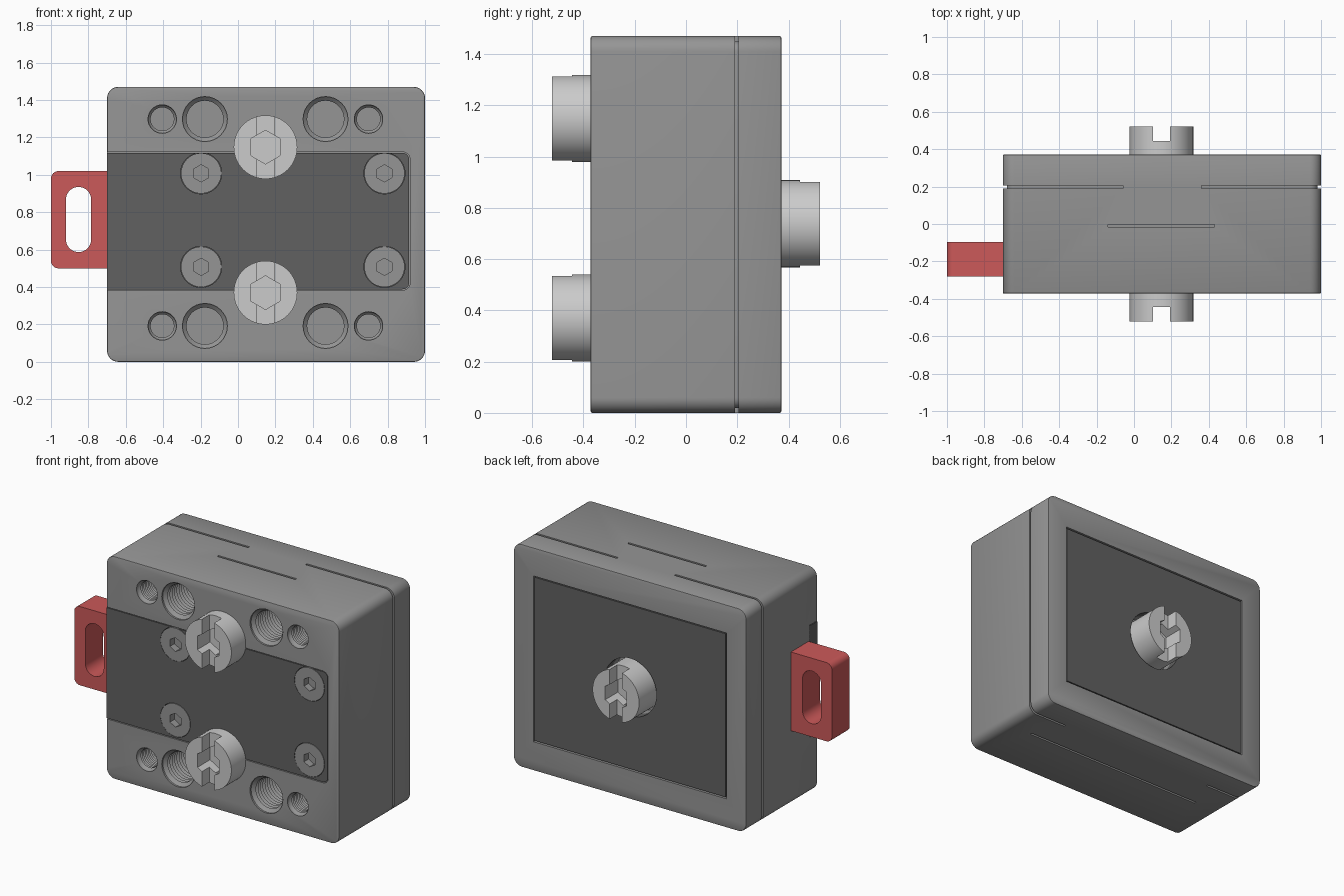
import bpy, bmesh
from math import pi, sin, cos

if "Cube" in bpy.data.objects:
    bpy.data.objects.remove(bpy.data.objects["Cube"])


def material(name, rgb):
    m = bpy.data.materials.new(name)
    m.diffuse_color = (*rgb, 1)
    m.use_nodes = True
    m.node_tree.nodes["Principled BSDF"].inputs["Base Color"].default_value = m.diffuse_color
    return m


DARK = material("dark_plate", (0.12, 0.12, 0.12))
STEEL = material("light_steel", (0.55, 0.55, 0.55))
MID = material("mid_grey", (0.3, 0.3, 0.3))
RED = material("red", (0.6, 0.1, 0.1))


def loft(name, loops, mat=None):
    """Solid through equal-length loops of (x, y, z) points."""
    bm = bmesh.new()
    rings = [[bm.verts.new(p) for p in loop] for loop in loops]
    n = len(rings[0])
    for a, b in zip(rings, rings[1:]):
        for i in range(n):
            j = (i + 1) % n
            bm.faces.new((a[i], a[j], b[j], b[i]))
    bm.faces.new(rings[0])
    bm.faces.new(rings[-1])
    bmesh.ops.recalc_face_normals(bm, faces=bm.faces)
    me = bpy.data.meshes.new(name)
    bm.to_mesh(me)
    bm.free()
    ob = bpy.data.objects.new(name, me)
    bpy.context.collection.objects.link(ob)
    if mat:
        me.materials.append(mat)
    return ob


def prism(name, pts, y0, y1, mat=None):
    return loft(name, [[(x, y, z) for x, z in pts] for y in (y0, y1)], mat)


def arc(cx, cz, r, a0, a1, n=8):
    return [(cx + r * cos(a0 + (a1 - a0) * i / n), cz + r * sin(a0 + (a1 - a0) * i / n))
            for i in range(n + 1)]


def circle(cx, cz, r, n=48, a=0):
    return arc(cx, cz, r, a, a + 2 * pi, n)[:-1]


def rounded(x0, x1, z0, z1, right, left):
    """Rectangle with separate right and left corner radii (0 = sharp)."""
    pts = []
    for i, (x, z, r) in enumerate([(x1, z1, right), (x0, z1, left), (x0, z0, left), (x1, z0, right)]):
        sx, sz = (1 if x == x1 else -1), (1 if z == z1 else -1)
        pts += arc(x - sx * r, z - sz * r, r, i * pi / 2, (i + 1) * pi / 2) if r else [(x, z)]
    return pts


def box(x0, x1, y0, y1, z0, z1):
    return prism("cutter", [(x0, z0), (x1, z0), (x1, z1), (x0, z1)], y0, y1)


def activate(ob):
    bpy.ops.object.select_all(action='DESELECT')
    bpy.context.view_layer.objects.active = ob
    ob.select_set(True)


def bevel(ob, width):
    m = ob.modifiers.new("bevel", 'BEVEL')
    m.width, m.segments, m.angle_limit = width, 2, 1.0
    activate(ob)
    bpy.ops.object.modifier_apply(modifier=m.name)


def cut(ob, *cutters):
    activate(ob)
    for c in cutters:
        c.hide_render = True
        m = ob.modifiers.new("cut", 'BOOLEAN')
        m.operation, m.solver, m.object = 'DIFFERENCE', 'EXACT', c
        bpy.ops.object.modifier_apply(modifier=m.name)
        bpy.data.objects.remove(c)


def smooth(ob):
    activate(ob)
    bpy.ops.object.shade_smooth_by_angle(angle=0.6)


X0, X1, H, F, R = -0.70, 1.0, 1.47, 0.372, 0.06
CX, CZ = 0.147, 0.738

# Housing block
housing = prism("housing", rounded(X0, X1, 0, H, R, R), -F, F, MID)
bevel(housing, 0.006)


# C-shaped seam grooves round each end, leaving bridges at top and bottom
def seam(side, x_top, x_bottom):
    cx = X1 - R if side > 0 else X0 + R
    def path(r):
        p = [(x_top, H - R + r)]
        p += [(cx + side * r * cos(t), z + r * sin(t)) for z, a in ((H - R, pi / 2), (R, 0))
              for t in [a - i * pi / 16 for i in range(9)]]
        return p + [(x_bottom, R - r)]
    return prism("cutter", path(R + 0.03) + path(R - 0.02)[::-1], 0.191, 0.205)


cut(housing, seam(1, 0.36, 0.72), seam(-1, -0.06, -0.42))

# Thin slots in the top and underside
cut(housing, box(-0.14, 0.43, -0.017, -0.003, H - 0.03, H + 0.1),
    box(-0.50, 0.82, -0.017, -0.003, -0.1, 0.03))

# Pockets for the cover plates and the rear screw clearance
cut(housing, prism("cutter", rounded(-0.8, 0.92, 0.383, 1.122, 0.04, 0), -0.5, -0.288),
    prism("cutter", rounded(-0.555, 0.855, 0.19, 1.285, 0, 0), 0.31, 0.5),
    prism("cutter", circle(CX, CZ, 0.19), 0.25, 0.5))


# Threaded holes in the front, as zigzag revolved cutters
def thread(x, z, r):
    prof = [(-0.5, r), (-F + 0.012, r), (-F + 0.02, r * 0.93)]
    step = r * 0.1
    y = -F + 0.02
    while y < -0.05:
        prof += [(y + step, r * 0.82), (y + 2 * step, r * 0.95)]
        y += 2 * step
    return loft("cutter", [[(a, py, b) for a, b in circle(x, z, pr, 32)] for py, pr in prof])


for z in (0.192, 1.298):
    cut(housing, *[thread(x, z, r) for x, r in
                   ((-0.405, 0.076), (-0.177, 0.12), (0.468, 0.12), (0.698, 0.076))])
smooth(housing)

# Front cover plate with seats for its four flush screws
front_plate = prism("front_plate", rounded(X0, 0.915, 0.388, 1.117, 0.036, 0), -F + 0.001, -0.286, DARK)
spots = [(x, z) for x in (-0.197, 0.783) for z in (0.508, 1.008)]
cut(front_plate, *[prism("cutter", circle(x, z, 0.11), -0.5, -0.31) for x, z in spots])
smooth(front_plate)
for x, z in spots:
    screw = prism("plate_screw", circle(x, z, 0.108), -F, -0.305, MID)
    cut(screw, prism("cutter", circle(x, z, 0.046, 6, pi / 2), -0.5, -0.325))
    smooth(screw)

# Rear cover plate with a clearance hole
rear_plate = prism("rear_plate", rounded(-0.547, 0.847, 0.198, 1.277, 0, 0), 0.308, F - 0.003, DARK)
cut(rear_plate, prism("cutter", circle(CX, CZ, 0.19), 0.2, 0.5))
smooth(rear_plate)

# Large slotted screws with hex sockets: two in front, one behind
for name, z, s in (("front_screw_low", 0.37, -1), ("front_screw_high", 1.148, -1), ("rear_screw", CZ, 1)):
    big = prism(name, circle(CX, z, 0.17, 64), s * 0.522, s * 0.22, STEEL)
    cut(big, box(CX - 0.045, CX + 0.045, *sorted((s * 0.445, s * 0.6)), z - 0.3, z + 0.3),
        prism("cutter", circle(CX, z, 0.09, 6, pi / 2), s * 0.39, s * 0.6))
    smooth(big)

# Red pull tab with a slotted hole
tab = prism("pull_tab", rounded(-1.0, -0.66, 0.50, 1.02, 0, 0.04), -0.28, -0.095, RED)
cut(tab, prism("cutter", rounded(-0.92, -0.785, 0.587, 0.935, 0.067, 0.067), -0.4, 0.1))
smooth(tab)
